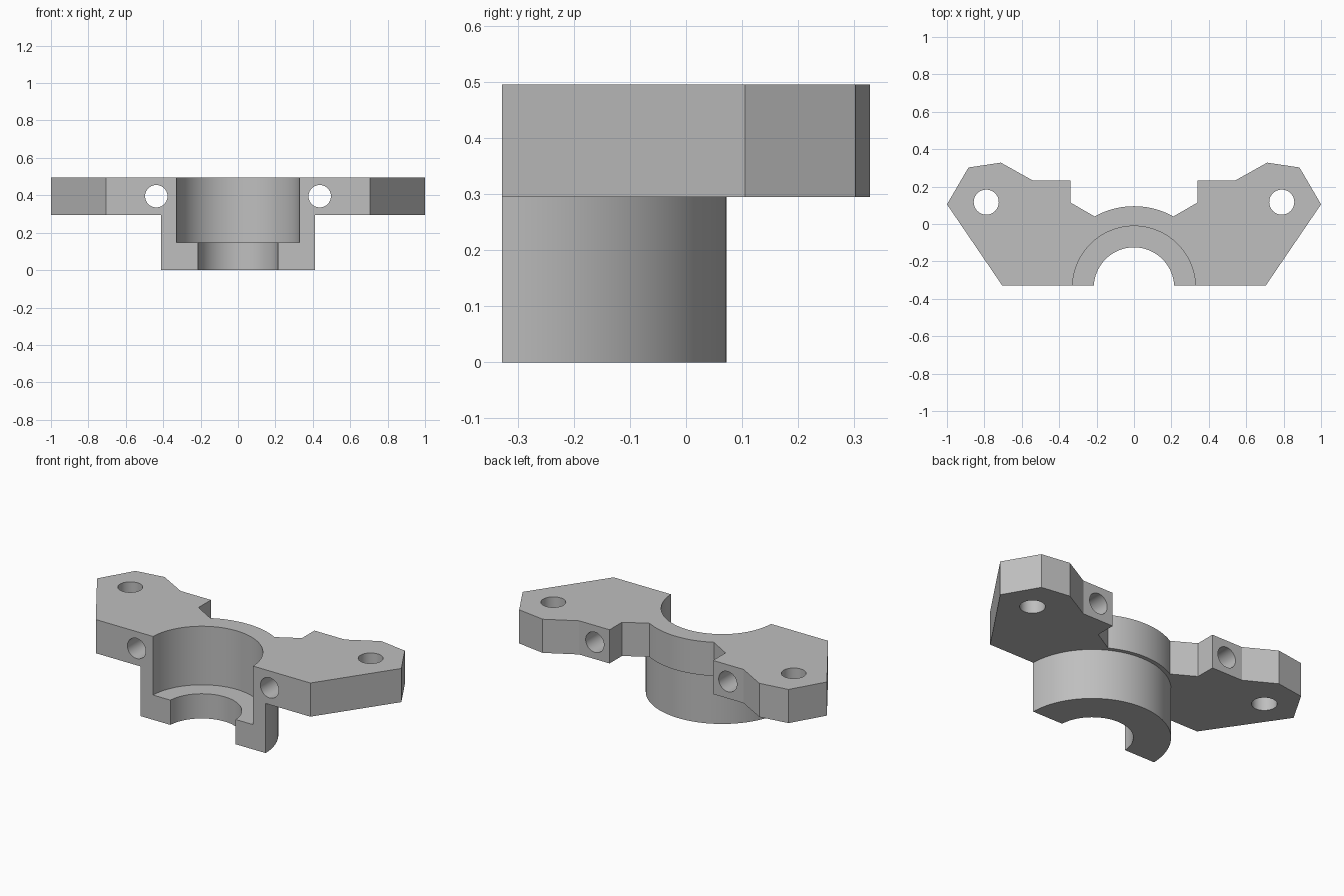
import bpy, bmesh, math
from mathutils import Matrix

cube = bpy.data.objects.get("Cube")
if cube:
    bpy.data.objects.remove(cube, do_unlink=True)

CY = -0.34          # axis of the collar and bore
FRONT = -0.328      # flat mating face
LOW, TOP = 0.295, 0.495

steel = bpy.data.materials.new("plain grey")
steel.use_nodes = True
grey = (0.52, 0.52, 0.52, 1)
steel.diffuse_color = grey
steel.node_tree.nodes["Principled BSDF"].inputs["Base Color"].default_value = grey


def make(name, bm):
    bmesh.ops.recalc_face_normals(bm, faces=bm.faces)
    mesh = bpy.data.meshes.new(name)
    bm.to_mesh(mesh)
    bm.free()
    obj = bpy.data.objects.new(name, mesh)
    mesh.materials.append(steel)
    bpy.context.collection.objects.link(obj)
    return obj


def prism(name, outline, z0, z1):
    bm = bmesh.new()
    face = bm.faces.new([bm.verts.new((x, y, z0)) for x, y in outline])
    up = bmesh.ops.extrude_face_region(bm, geom=[face])["geom"]
    verts = [v for v in up if isinstance(v, bmesh.types.BMVert)]
    bmesh.ops.translate(bm, verts=verts, vec=(0, 0, z1 - z0))
    return make(name, bm)


def cylinder(name, r, centre, depth, along_y=False, sides=96):
    bm = bmesh.new()
    turn = Matrix.Rotation(math.pi / 2, 4, "X") if along_y else Matrix()
    bmesh.ops.create_cone(bm, cap_ends=True, segments=sides, radius1=r, radius2=r,
                          depth=depth, matrix=Matrix.Translation(centre) @ turn)
    return make(name, bm)


def combine(target, tool, operation):
    bpy.context.view_layer.objects.active = target
    mod = target.modifiers.new(operation.lower(), "BOOLEAN")
    mod.operation, mod.solver, mod.object = operation, "EXACT", tool
    bpy.ops.object.modifier_apply(modifier=mod.name)
    bpy.data.objects.remove(tool, do_unlink=True)


# Mounting plate: mirrored ears joined by a curved back edge
ear = [(0.637, -0.428), (1, 0.105), (0.885, 0.302), (0.712, 0.328),
       (0.54, 0.232), (0.34, 0.232), (0.34, 0.115)]
start = math.radians(61)
steps = 32
arc = []
for i in range(steps + 1):
    a = start + (math.pi - 2 * start) * i / steps
    arc.append((0.435 * math.cos(a), CY + 0.435 * math.sin(a)))
outline = ear + arc + [(-x, y) for x, y in reversed(ear)]
body = prism("bearing_clamp_half", outline, LOW, TOP)

# Collar hanging below the plate
combine(body, cylinder("collar", 0.412, (0, CY, 0.2), 0.4), "UNION")

# Stepped bore
combine(body, cylinder("bore_cutter", 0.329, (0, CY, 0.547), 0.8), "DIFFERENCE")
combine(body, cylinder("lip_cutter", 0.215, (0, CY, 0.1), 0.6), "DIFFERENCE")

# Flat front face
front = [(-2, -2), (2, -2), (2, FRONT), (-2, FRONT)]
combine(body, prism("front_cutter", front, -1, 1), "DIFFERENCE")

# Bolt holes: vertical in the ears, horizontal through the clamp
for side in (-1, 1):
    combine(body, cylinder("ear_hole_cutter", 0.067, (side * 0.79, 0.117, 0.4), 1,
                           sides=48), "DIFFERENCE")
    combine(body, cylinder("clamp_hole_cutter", 0.06, (side * 0.437, 0, 0.395), 2,
                           True, 48), "DIFFERENCE")

# Smooth the curved walls, keep the edges crisp
bpy.ops.object.select_all(action="DESELECT")
body.select_set(True)
bpy.context.view_layer.objects.active = body
bpy.ops.object.shade_smooth_by_angle(angle=math.radians(20))
